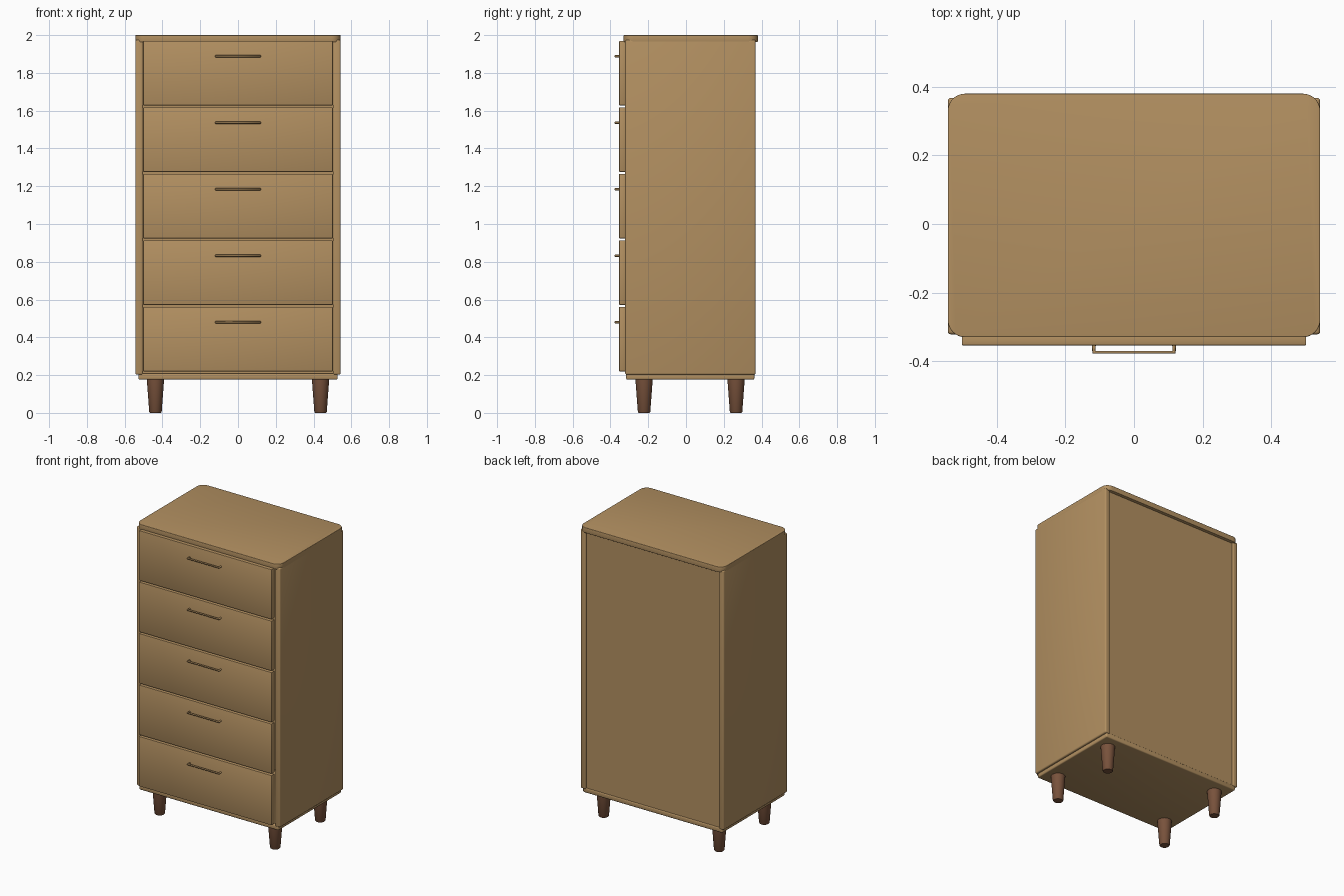
import bpy, bmesh, math

if "Cube" in bpy.data.objects:
    bpy.data.objects.remove(bpy.data.objects["Cube"])


def material(name, color):
    m = bpy.data.materials.new(name)
    m.diffuse_color = (*color, 1)
    m.use_nodes = True
    m.node_tree.nodes["Principled BSDF"].inputs["Base Color"].default_value = m.diffuse_color
    return m


wood = material("oak", (0.45, 0.28, 0.12))
dark = material("walnut", (0.19, 0.085, 0.045))


def finish(name, bm, mat):
    bmesh.ops.recalc_face_normals(bm, faces=bm.faces)
    me = bpy.data.meshes.new(name)
    bm.to_mesh(me)
    bm.free()
    me.materials.append(mat)
    ob = bpy.data.objects.new(name, me)
    bpy.context.collection.objects.link(ob)
    bpy.ops.object.select_all(action='DESELECT')
    ob.select_set(True)
    bpy.context.view_layer.objects.active = ob
    bpy.ops.object.shade_smooth_by_angle(angle=math.radians(35))
    return ob


def box(name, x, y, z, bevel=0.0, corner=0.0, seg=3, mat=wood):
    """Box from (min, max) ranges; corner rounds the vertical edges first."""
    bm = bmesh.new()
    bmesh.ops.create_cube(bm, size=1)
    for v in bm.verts:
        for i, (lo, hi) in enumerate((x, y, z)):
            v.co[i] = hi if v.co[i] > 0 else lo
    if corner:
        vertical = [e for e in bm.edges
                    if abs(e.verts[0].co.z - e.verts[1].co.z) > 1e-4]
        bmesh.ops.bevel(bm, geom=vertical, offset=corner, segments=8,
                        profile=0.5, affect='EDGES')
    if bevel:
        sharp = [e for e in bm.edges if e.calc_face_angle(0) > 0.6]
        bmesh.ops.bevel(bm, geom=sharp, offset=bevel, segments=seg,
                        profile=0.5, affect='EDGES', clamp_overlap=True)
    return finish(name, bm, mat)


# Carcass: top, bottom, sides, back
box("top_panel", (-0.543, 0.543), (-0.33, 0.38), (1.963, 2.0), 0.003, 0.05)
box("bottom_panel", (-0.528, 0.528), (-0.317, 0.362), (0.176, 0.21), 0.008)
for side, s in (("left", -1), ("right", 1)):
    xs = sorted((s * 0.503, s * 0.543))
    box(side + "_side_panel", xs, (-0.322, 0.368), (0.202, 1.975), 0.009)
box("back_panel", (-0.51, 0.51), (0.34, 0.358), (0.205, 1.965))


# Drawer fronts with slim U-shaped pulls
def handle(name, z):
    crv = bpy.data.curves.new(name, 'CURVE')
    crv.dimensions = '3D'
    crv.bevel_depth = 0.006
    crv.bevel_resolution = 2
    crv.use_fill_caps = True
    pts = [(-0.117, -0.35), (-0.117, -0.374), (0.117, -0.374), (0.117, -0.35)]
    sp = crv.splines.new('POLY')
    sp.points.add(len(pts) - 1)
    for p, (px, py) in zip(sp.points, pts):
        p.co = (px, py, z, 1)
    crv.materials.append(wood)
    ob = bpy.data.objects.new(name, crv)
    bpy.context.collection.objects.link(ob)


for i in range(5):
    z = 0.22 + i * 0.352
    box(f"drawer_front_{i + 1}", (-0.502, 0.502), (-0.354, -0.322),
        (z, z + 0.341), 0.003, seg=2)
    handle(f"drawer_handle_{i + 1}", z + 0.26)


# Tapered round legs
def leg(name, x, y):
    bm = bmesh.new()
    ring = None
    for r, z in ((0.029, 0.0), (0.033, 0.006), (0.046, 0.18)):
        new = [bm.verts.new((x + r * math.cos(a), y + r * math.sin(a), z))
               for a in (math.tau * k / 24 for k in range(24))]
        if ring:
            for k in range(24):
                j = (k + 1) % 24
                bm.faces.new((ring[k], ring[j], new[j], new[k]))
        else:
            bm.faces.new(new[::-1])
        ring = new
    bm.faces.new(ring)
    finish(name, bm, dark)


for end, y in (("front", -0.222), ("back", 0.265)):
    for side, x in (("left", -0.437), ("right", 0.437)):
        leg(f"{end}_{side}_leg", x, y)
